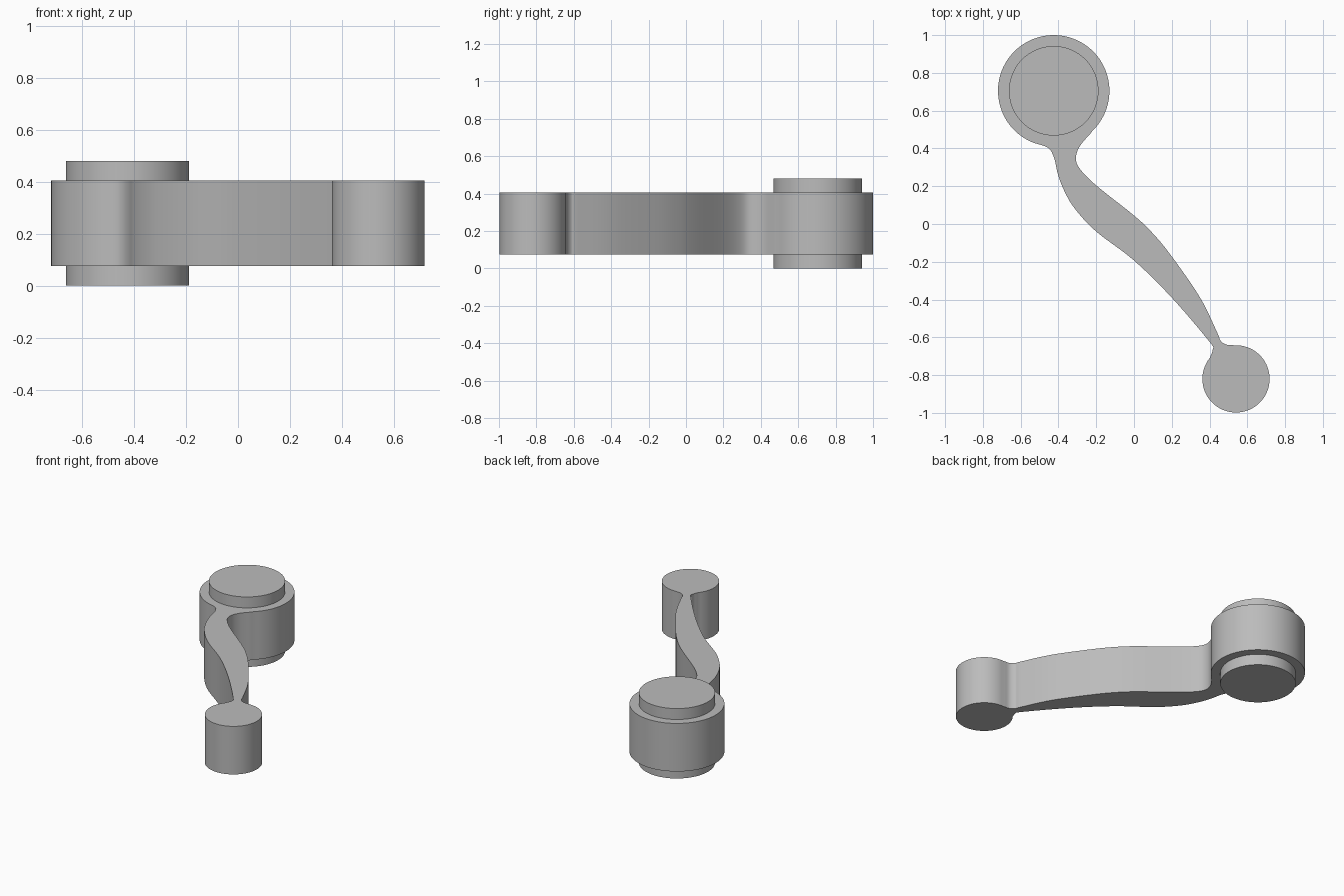
import bpy, bmesh, math
from mathutils import Vector

cube = bpy.data.objects.get("Cube")
if cube:
    bpy.data.objects.remove(cube, do_unlink=True)

grey = bpy.data.materials.new("plain_grey")
grey.use_nodes = True
colour = (0.5, 0.5, 0.5, 1)
grey.diffuse_color = colour
grey.node_tree.nodes["Principled BSDF"].inputs["Base Color"].default_value = colour

HUB, HUB_R = Vector((-0.425, 0.705)), 0.295
TIP, TIP_R = Vector((0.54, -0.82)), 0.178


def arc(centre, radius, start, end, steps):
    """Points from the start point's angle counter-clockwise to the end's."""
    a = math.atan2(*(Vector(start) - centre).yx)
    b = math.atan2(*(Vector(end) - centre).yx)
    sweep = (b - a) % math.tau or math.tau
    return [centre + radius * Vector((math.cos(a + sweep * i / steps),
                                      math.sin(a + sweep * i / steps)))
            for i in range(steps + 1)]


def spline(points, steps=6):
    """Smooth curve through the points, both ends left out."""
    p = [Vector(q) for q in points]
    p = [2 * p[0] - p[1]] + p + [2 * p[-1] - p[-2]]
    out = []
    for a, b, c, d in zip(p, p[1:], p[2:], p[3:]):
        for i in range(steps):
            t = i / steps
            out.append(b + 0.5 * t * (c - a + t * (2 * a - 5 * b + 4 * c - d
                       + t * (3 * b - a - 3 * c + d))))
    return out[1:]


def extrude(name, outline, bottom, top):
    bm = bmesh.new()
    face = bm.faces.new([bm.verts.new((p.x, p.y, bottom)) for p in outline])
    new = bmesh.ops.extrude_face_region(bm, geom=[face], use_keep_orig=True)["geom"]
    for v in new:
        if isinstance(v, bmesh.types.BMVert):
            v.co.z = top
    bmesh.ops.recalc_face_normals(bm, faces=bm.faces)
    mesh = bpy.data.meshes.new(name)
    bm.to_mesh(mesh)
    bm.free()
    mesh.materials.append(grey)
    obj = bpy.data.objects.new(name, mesh)
    bpy.context.collection.objects.link(obj)
    bpy.ops.object.select_all(action='DESELECT')
    obj.select_set(True)
    bpy.context.view_layer.objects.active = obj
    bpy.ops.object.shade_smooth_by_angle(angle=math.radians(30))


# Two edges of the curved arm, including the fillets at its ends
left_edge = [(-0.53, 0.43), (-0.455, 0.403), (-0.423, 0.35), (-0.402, 0.26),
             (-0.365, 0.167), (-0.31, 0.077), (-0.2, -0.04), (0, -0.193),
             (0.2, -0.39), (0.397, -0.62), (0.417, -0.664), (0.402, -0.706)]
right_edge = [(0.53, -0.642), (0.487, -0.638), (0.457, -0.616), (0.44, -0.574),
              (0.35, -0.39), (0.2, -0.172), (0.1, -0.05), (0, 0.045),
              (-0.2, 0.204), (-0.288, 0.294), (-0.307, 0.352),
              (-0.285, 0.415), (-0.22, 0.49)]

# Lever body: hub, arm and round tip as one outline
body = (arc(HUB, HUB_R, right_edge[-1], left_edge[0], 72) + spline(left_edge)
        + arc(TIP, TIP_R, left_edge[-1], right_edge[0], 56) + spline(right_edge))
extrude("lever_body", body, 0.075, 0.405)

# Pivot bosses above and below the hub
ring = arc(HUB, 0.237, HUB + Vector((1, 0)), HUB + Vector((1, 0)), 72)[:-1]
extrude("upper_boss", ring, 0.405, 0.48)
extrude("lower_boss", ring, 0, 0.075)
